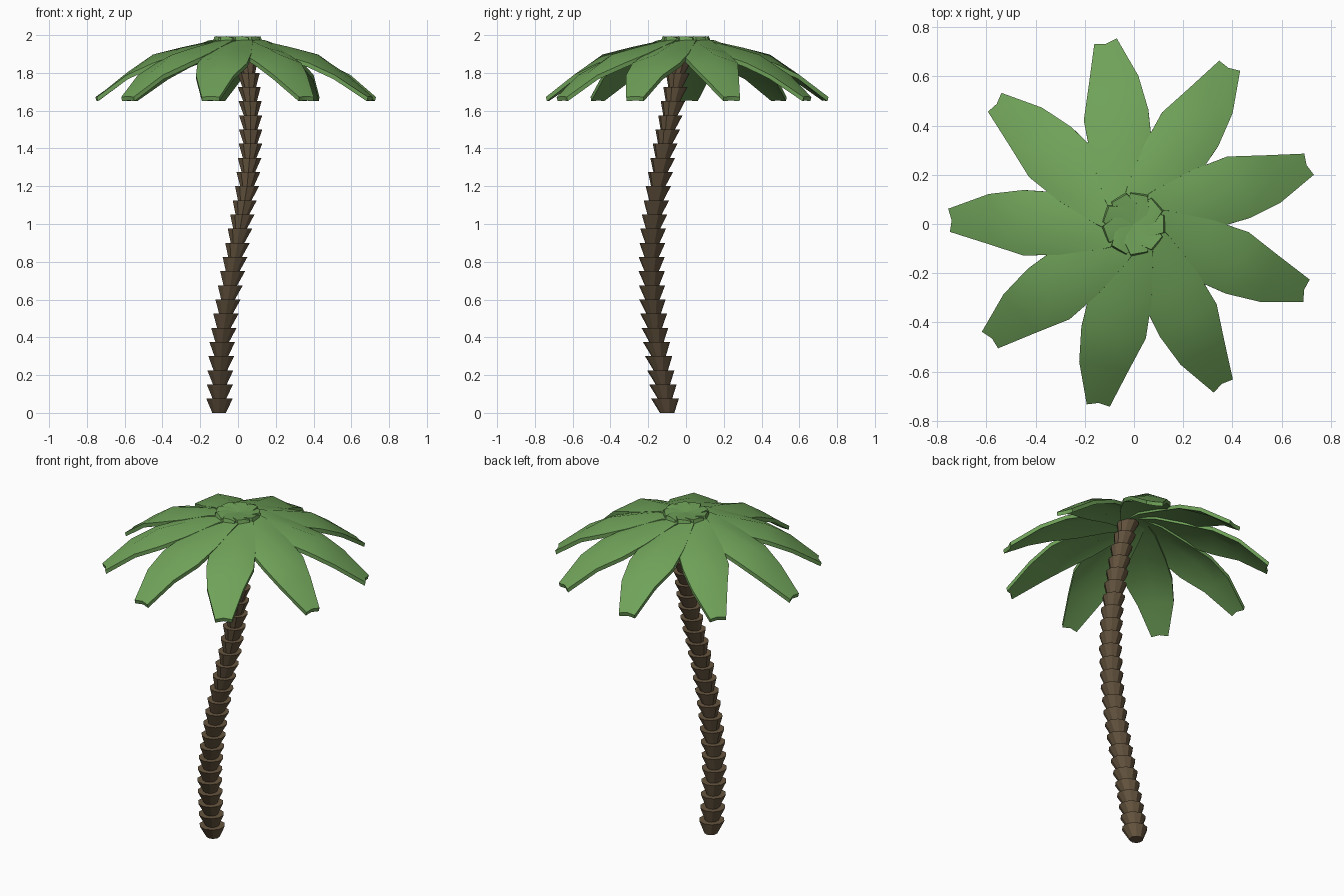
import bpy, bmesh, math
from mathutils import Vector, Matrix

if "Cube" in bpy.data.objects:
    bpy.data.objects.remove(bpy.data.objects["Cube"])


def material(name, rgb):
    m = bpy.data.materials.new(name)
    m.diffuse_color = (*rgb, 1)
    m.use_nodes = True
    m.node_tree.nodes["Principled BSDF"].inputs["Base Color"].default_value = m.diffuse_color
    return m


def make_object(name, bm, mat):
    mesh = bpy.data.meshes.new(name)
    bmesh.ops.recalc_face_normals(bm, faces=bm.faces)
    bm.to_mesh(mesh)
    bm.free()
    mesh.materials.append(mat)
    ob = bpy.data.objects.new(name, mesh)
    bpy.context.collection.objects.link(ob)
    return ob


bark = material("bark", (0.13, 0.09, 0.05))
green = material("leaf_green", (0.16, 0.36, 0.10))

# Trunk centre line: z, x, y
PATH = [(0, -.10, -.10), (.2, -.095, -.13), (.4, -.082, -.16), (.6, -.053, -.178),
        (.8, -.02, -.183), (1.0, .015, -.173), (1.2, .048, -.147), (1.4, .066, -.115),
        (1.6, .067, -.078), (1.8, .055, -.043), (2.0, .03, 0)]


def centre(z):
    for (z0, x0, y0), (z1, x1, y1) in zip(PATH, PATH[1:]):
        if z <= z1:
            t = (z - z0) / (z1 - z0)
            return Vector((x0 + t * (x1 - x0), y0 + t * (y1 - y0), z))


# Trunk: stacked cups, each flaring upward
SEG, COUNT, SIDES = 0.075, 26, 10
bm = bmesh.new()
for i in range(COUNT):
    low, high = centre(i * SEG), centre((i + 1) * SEG)
    rim = 0.073 - 0.011 * i / COUNT
    ret = bmesh.ops.create_cone(bm, cap_ends=True, segments=SIDES, radius1=0.038,
                                radius2=rim, depth=SEG)
    for v in ret["verts"]:
        v.co = Vector((v.co.x, v.co.y, 0)) + (low if v.co.z < 0 else high)
make_object("trunk", bm, bark)

# Leaf stations: distance, right width, left width, midrib height, edge drop, roll
ROWS = [(-.12, -.035, .035, 1.994, .004, .10),
        (.0, -.07, .07, 1.985, .006, .12),
        (.12, -.10, .10, 1.974, .012, .10),
        (.30, -.128, .125, 1.935, .035, .04),
        (.45, -.138, .128, 1.897, .045, .0),
        (.59, -.122, .082, 1.800, .012, .0),
        (.755, -.062, .032, 1.676, .004, .0)]


# Leaves: one folded, notched frond turned around the crown
def leaf_mesh():
    bm = bmesh.new()
    grid = []
    for i, (r, right, left, z, drop, roll) in enumerate(ROWS):
        mid = (right + left) / 2
        notch = 0.014 if i == len(ROWS) - 1 else 0
        pts = [(r, right, z - drop + roll * right), (r - notch, mid, z),
               (r - notch / 2, left, z - drop + roll * left)]
        grid.append([bm.verts.new(p) for p in pts])
    for a, b in zip(grid, grid[1:]):
        for j in range(2):
            bm.faces.new((a[j], b[j], b[j + 1], a[j + 1]))
    # Thickness below the upper surface
    ret = bmesh.ops.extrude_face_region(bm, geom=bm.faces[:], use_keep_orig=True)
    for v in ret["geom"]:
        if isinstance(v, bmesh.types.BMVert):
            v.co.z -= 0.022
            v.co.x -= 0.006
    return bm


for k in range(9):
    bm = leaf_mesh()
    bm.transform(Matrix.Rotation(math.radians(20 + 40 * k), 4, 'Z'))
    ob = make_object(f"leaf_{k + 1}", bm, green)
    bpy.ops.object.select_all(action='DESELECT')
    ob.select_set(True)
    bpy.context.view_layer.objects.active = ob
    bpy.ops.object.shade_smooth_by_angle(angle=math.radians(30))
